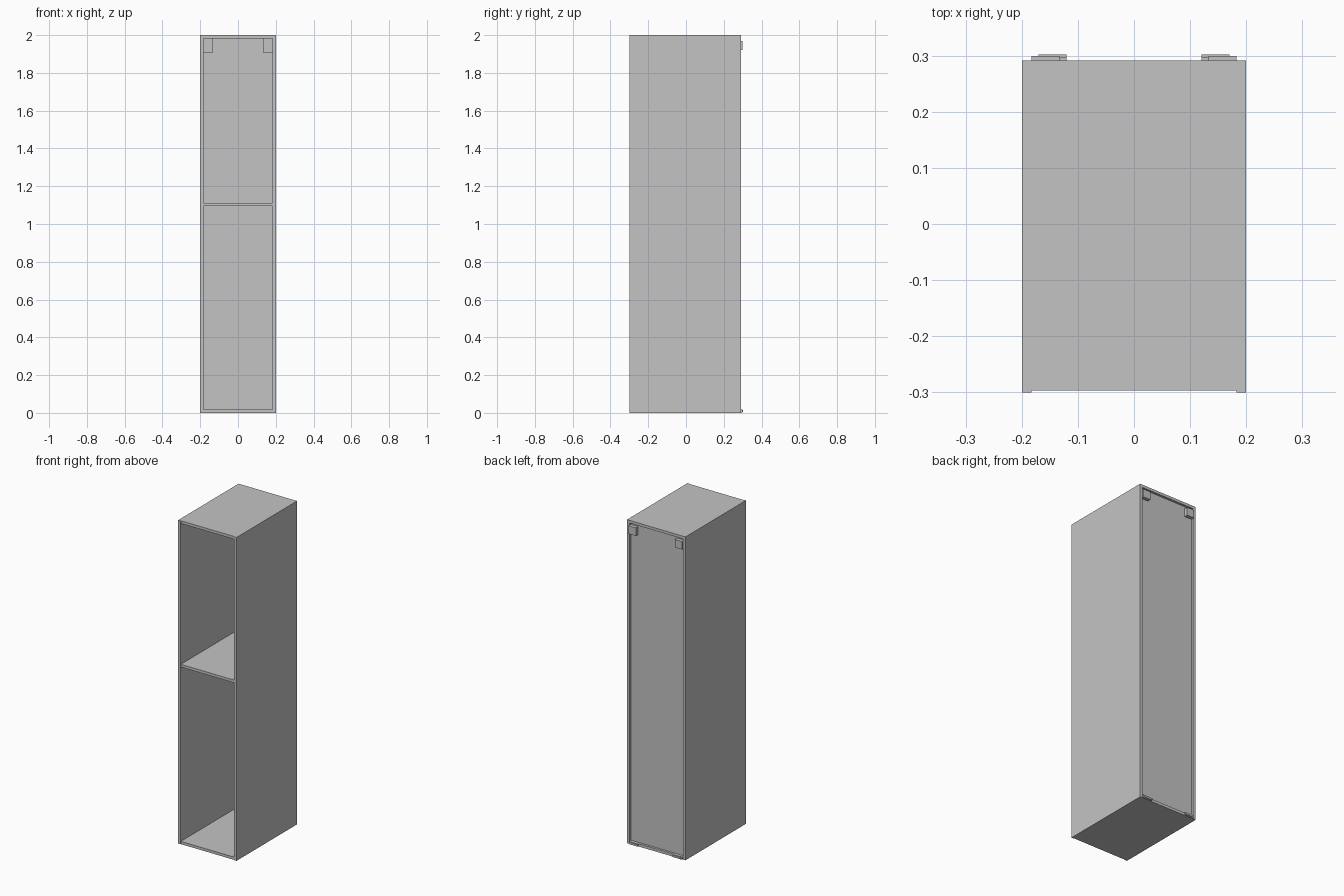
import bpy
import bmesh

cube = bpy.data.objects.get("Cube")
if cube:
    bpy.data.objects.remove(cube, do_unlink=True)

grey = bpy.data.materials.new("light_grey")
grey.use_nodes = True
grey.diffuse_color = (0.55, 0.55, 0.55, 1)
grey.node_tree.nodes["Principled BSDF"].inputs["Base Color"].default_value = (0.55, 0.55, 0.55, 1)


def box(name, low, high):
    """Flat-faced box between two opposite corners."""
    bm = bmesh.new()
    bmesh.ops.create_cube(bm, size=1)
    for v in bm.verts:
        v.co = [a if c < 0 else b for c, a, b in zip(v.co, low, high)]
    mesh = bpy.data.meshes.new(name)
    bm.to_mesh(mesh)
    bm.free()
    mesh.materials.append(grey)
    obj = bpy.data.objects.new(name, mesh)
    bpy.context.collection.objects.link(obj)
    return obj


HALF_W, HEIGHT, T = 0.2, 2.0, 0.017
FRONT, BACK = -0.3, 0.291
INNER = HALF_W - T

# Horizontal boards, set slightly behind the front edges of the sides
for name, z in (("bottom_board", 0), ("middle_shelf", 1.095), ("top_board", HEIGHT - T)):
    rear = 0.274 if name == "middle_shelf" else BACK
    box(name, (-INNER, FRONT + 0.003, z), (INNER, rear, z + T))

# Recessed back panel
box("back_panel", (-INNER, 0.268, T), (INNER, 0.277, HEIGHT - T))

for side, s in (("left", 1), ("right", -1)):
    def part(name, x0, x1, y, z):
        xs = sorted((s * x0, s * x1))
        box(side + "_" + name, (xs[0], y[0], z[0]), (xs[1], y[1], z[1]))

    # Side panel
    part("side_panel", INNER, HALF_W, (FRONT, BACK), (0, HEIGHT))
    # Wall hanger: inner housing and the plate behind the back panel
    part("hanger_housing", 0.135, INNER, (0.24, 0.27), (1.905, HEIGHT - T))
    part("hanger_plate", 0.133, INNER, (0.27, 0.299), (1.92, 1.97))
    # Low bracket on the rear edge of the bottom board
    part("lower_bracket", 0.12, 0.182, (BACK, 0.298), (0.001, 0.018))
    part("lower_bracket_lip", 0.12, 0.17, (0.298, 0.302), (0.004, 0.015))
